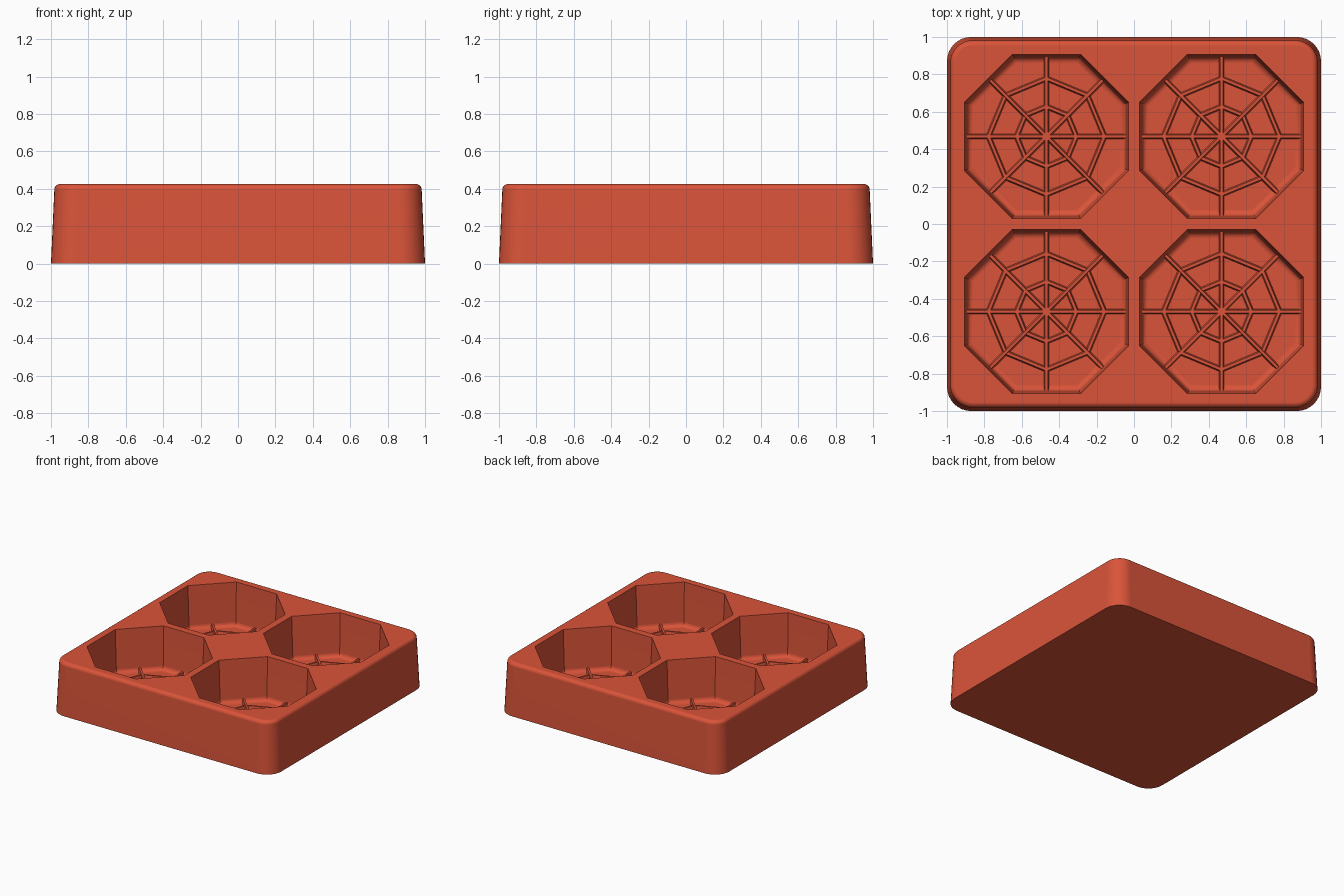
import bpy, bmesh, math
from mathutils import Matrix, Vector

if "Cube" in bpy.data.objects:
    bpy.data.objects.remove(bpy.data.objects["Cube"], do_unlink=True)

HEIGHT = 0.425
FLOOR = 0.075
OFFSET = 0.468
CENTRES = [(sx * OFFSET, sy * OFFSET) for sx in (-1, 1) for sy in (-1, 1)]

red = bpy.data.materials.new("brick red")
red.use_nodes = True
colour = (0.70, 0.088, 0.041, 1)
red.diffuse_color = colour
red.node_tree.nodes["Principled BSDF"].inputs["Base Color"].default_value = colour


def make_object(name, bm):
    bmesh.ops.recalc_face_normals(bm, faces=bm.faces)
    mesh = bpy.data.meshes.new(name)
    bm.to_mesh(mesh)
    bm.free()
    mesh.materials.append(red)
    obj = bpy.data.objects.new(name, mesh)
    bpy.context.collection.objects.link(obj)
    return obj


def loft(bm, rings):
    """Skin a stack of closed rings and cap both ends."""
    loops = [[bm.verts.new(p) for p in ring] for ring in rings]
    for a, b in zip(loops, loops[1:]):
        for i in range(len(a)):
            j = (i + 1) % len(a)
            bm.faces.new((a[i], a[j], b[j], b[i]))
    bm.faces.new(loops[0])
    bm.faces.new(loops[-1])


def rounded_square(half, radius, z, steps=8):
    ring = []
    for q in range(4):
        corner = math.pi / 4 + q * math.pi / 2
        c = (half - radius) * math.sqrt(2)
        for s in range(steps + 1):
            a = q * math.pi / 2 + s * math.pi / 2 / steps
            ring.append((c * math.cos(corner) + radius * math.cos(a),
                         c * math.sin(corner) + radius * math.sin(a), z))
    return ring


def octagon(cx, cy, apothem, z):
    r = apothem / math.cos(math.pi / 8)
    angles = [math.pi / 8 + i * math.pi / 4 for i in range(8)]
    return [(cx + r * math.cos(a), cy + r * math.sin(a), z) for a in angles]


# Tapered block with a rounded upper edge
bm = bmesh.new()
rings = [rounded_square(1.0, 0.13, 0)]
edge = 0.03
for i in range(7):
    a = i / 6 * math.pi / 2
    inset = edge * (1 - math.cos(a))
    rings.append(rounded_square(0.982 - inset, 0.12 - inset,
                                HEIGHT - edge + edge * math.sin(a)))
loft(bm, rings)
block = make_object("mould_block", bm)

# Octagonal cavities with a drafted wall and a rounded foot
bm = bmesh.new()
foot = 0.035
for cx, cy in CENTRES:
    rings = []
    for i in range(6):
        a = i / 5 * math.pi / 2
        rings.append(octagon(cx, cy, 0.39 + foot * math.sin(a),
                             FLOOR + foot * (1 - math.cos(a))))
    rings.append(octagon(cx, cy, 0.439, HEIGHT))
    rings.append(octagon(cx, cy, 0.439, HEIGHT + 0.1))
    loft(bm, rings)
cutter = make_object("cavity_cutter", bm)
cutter.hide_render = True

boolean = block.modifiers.new("cavities", "BOOLEAN")
boolean.operation = "DIFFERENCE"
boolean.solver = "EXACT"
boolean.object = cutter
bpy.context.view_layer.objects.active = block
bpy.ops.object.modifier_apply(modifier=boolean.name)
bpy.data.objects.remove(cutter, do_unlink=True)


def ridge(bm, start, end, width=0.03, height=0.03):
    """Tapered bar standing on the cavity floor."""
    start, end = Vector(start), Vector(end)
    along = end - start
    side = Vector((-along.y, along.x)).normalized() * width / 2
    rings = []
    for p in (start, end):
        rings.append([(*(p + side * k), z) for k, z in (
            (-1, FLOOR - 0.005), (1, FLOOR - 0.005),
            (0.5, FLOOR + height), (-0.5, FLOOR + height))])
    loft(bm, rings)


# Web of spokes and two eight-sided rings in each cavity
for n, (cx, cy) in enumerate(CENTRES):
    bm = bmesh.new()

    def polar(r, step):
        a = step * math.pi / 4
        return cx + r * math.cos(a), cy + r * math.sin(a)

    for k in range(4):
        ridge(bm, polar(0.425, k), polar(0.425, k + 4))
    for r in (0.16, 0.31):
        for k in range(8):
            ridge(bm, polar(r, k), polar(r, k + 1), height=0.028)
    make_object(f"web_{n + 1}", bm)

# Smooth the rounded edges only
bpy.ops.object.select_all(action="DESELECT")
block.select_set(True)
bpy.context.view_layer.objects.active = block
bpy.ops.object.shade_smooth_by_angle(angle=math.radians(30))
weighted = block.modifiers.new("weighted normals", "WEIGHTED_NORMAL")
weighted.keep_sharp = True
